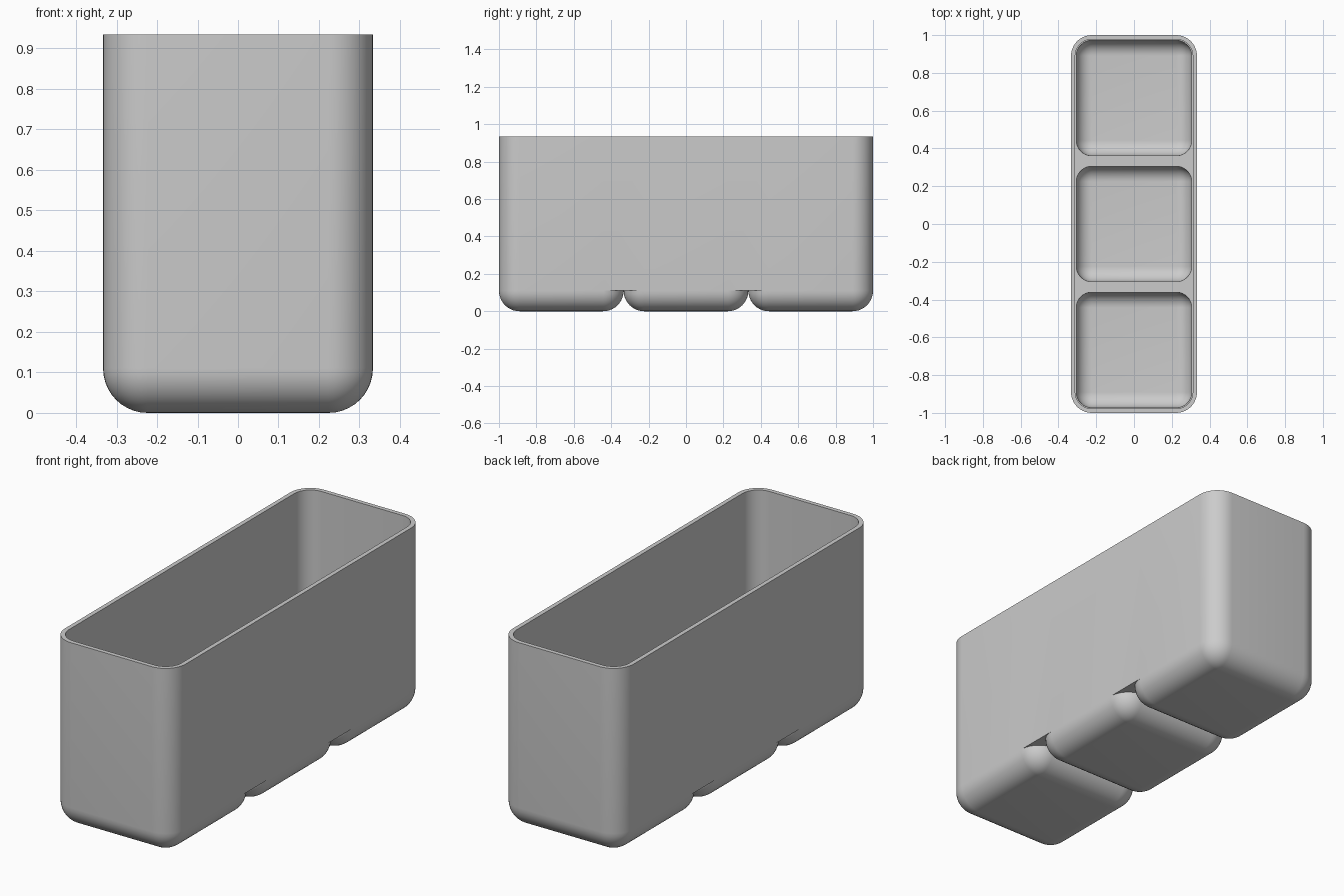
import bpy, bmesh
from math import sin, cos, pi, radians

cube = bpy.data.objects.get("Cube")
if cube:
    bpy.data.objects.remove(cube)

CELL = 2 / 3          # each of the three square cells
HALF = CELL / 2
R = 0.11              # outer corner and foot fillet radius
HEIGHT = 0.935
WALL = 0.022
SKIN = 0.028          # pocket offset from the foot
LEDGE = 0.13          # top of the ridges between pockets
SEG = 10
CENTRES = (-CELL, 0, CELL)

bm = bmesh.new()


def ring(hx, hy, r, z, cy=0):
    """Rounded rectangle of vertices, four arcs running anticlockwise."""
    verts = []
    for q, (sx, sy) in enumerate(((1, 1), (-1, 1), (-1, -1), (1, -1))):
        for i in range(SEG + 1):
            a = (q + i / SEG) * pi / 2
            verts.append(bm.verts.new((sx * (hx - r) + r * cos(a),
                                       cy + sy * (hy - r) + r * sin(a), z)))
    return verts


def bridge(a, b):
    for i in range(len(a)):
        j = (i + 1) % len(a)
        bm.faces.new((a[i], a[j], b[j], b[i]))


def bowl(cy, offset, top):
    """Rounded square dish with a quarter-round bottom; returns its top ring."""
    h, r = HALF - offset, R - offset
    rings = [ring(h, h, r, top, cy)] if top > R else []
    for i in range(SEG + 1):
        a = i / SEG * pi / 2
        inset = r * (1 - cos(a))
        rings.append(ring(h - inset, h - inset, r - inset, R - r * sin(a), cy))
    for a, b in zip(rings, rings[1:]):
        bridge(a, b)
    bm.faces.new(rings[-1])
    return rings[0]


def loop_edges(verts):
    return [bm.edges.get((v, verts[i - 1])) for i, v in enumerate(verts)]


# Outer wall, rim and inner wall
inner_x, inner_y = HALF - WALL, 1 - WALL
outer_low, outer_top = ring(HALF, 1, R, R), ring(HALF, 1, R, HEIGHT)
inner_top = ring(inner_x, inner_y, R - WALL, HEIGHT)
inner_low = ring(inner_x, inner_y, R - WALL, LEDGE)
bridge(outer_low, outer_top)
bridge(outer_top, inner_top)
bridge(inner_top, inner_low)
for y in (-HALF - R, -HALF + R, HALF - R, HALF + R):
    bmesh.ops.bisect_plane(bm, geom=bm.verts[:] + bm.edges[:] + bm.faces[:],
                           plane_co=(0, y, 0), plane_no=(0, 1, 0))
floor_edges = [e for e in bm.edges
               if all(abs(v.co.z - LEDGE) < 1e-4 for v in e.verts)]

# Pockets sunk into the flat ridges
for cy in CENTRES:
    floor_edges += loop_edges(bowl(cy, SKIN, LEDGE))
bmesh.ops.triangle_fill(bm, edges=floor_edges, use_beauty=True, normal=(0, 0, 1))

# Feet
for cy in CENTRES:
    bowl(cy, 0, R)

# Small flat undersides between neighbouring foot corners
for y in (-HALF, HALF):
    for sx in (-1, 1):
        arc = [(HALF - R + R * cos(i / SEG * pi / 2), R - R * sin(i / SEG * pi / 2))
               for i in range(SEG + 1)]
        outline = arc + [(x, -d) for x, d in reversed(arc[:-1])]
        bm.faces.new([bm.verts.new((sx * x, y + d, R)) for x, d in outline])

bmesh.ops.remove_doubles(bm, verts=bm.verts[:], dist=0.0005)
bmesh.ops.recalc_face_normals(bm, faces=bm.faces[:])

mesh = bpy.data.meshes.new("storage_bin")
bm.to_mesh(mesh)
bm.free()
storage_bin = bpy.data.objects.new("storage_bin", mesh)
bpy.context.collection.objects.link(storage_bin)

# Plain grey plastic
grey = bpy.data.materials.new("grey_plastic")
grey.use_nodes = True
colour = (0.6, 0.6, 0.6, 1)
grey.diffuse_color = colour
grey.node_tree.nodes["Principled BSDF"].inputs["Base Color"].default_value = colour
mesh.materials.append(grey)

bpy.ops.object.select_all(action='DESELECT')
storage_bin.select_set(True)
bpy.context.view_layer.objects.active = storage_bin
bpy.ops.object.shade_smooth_by_angle(angle=radians(30))
